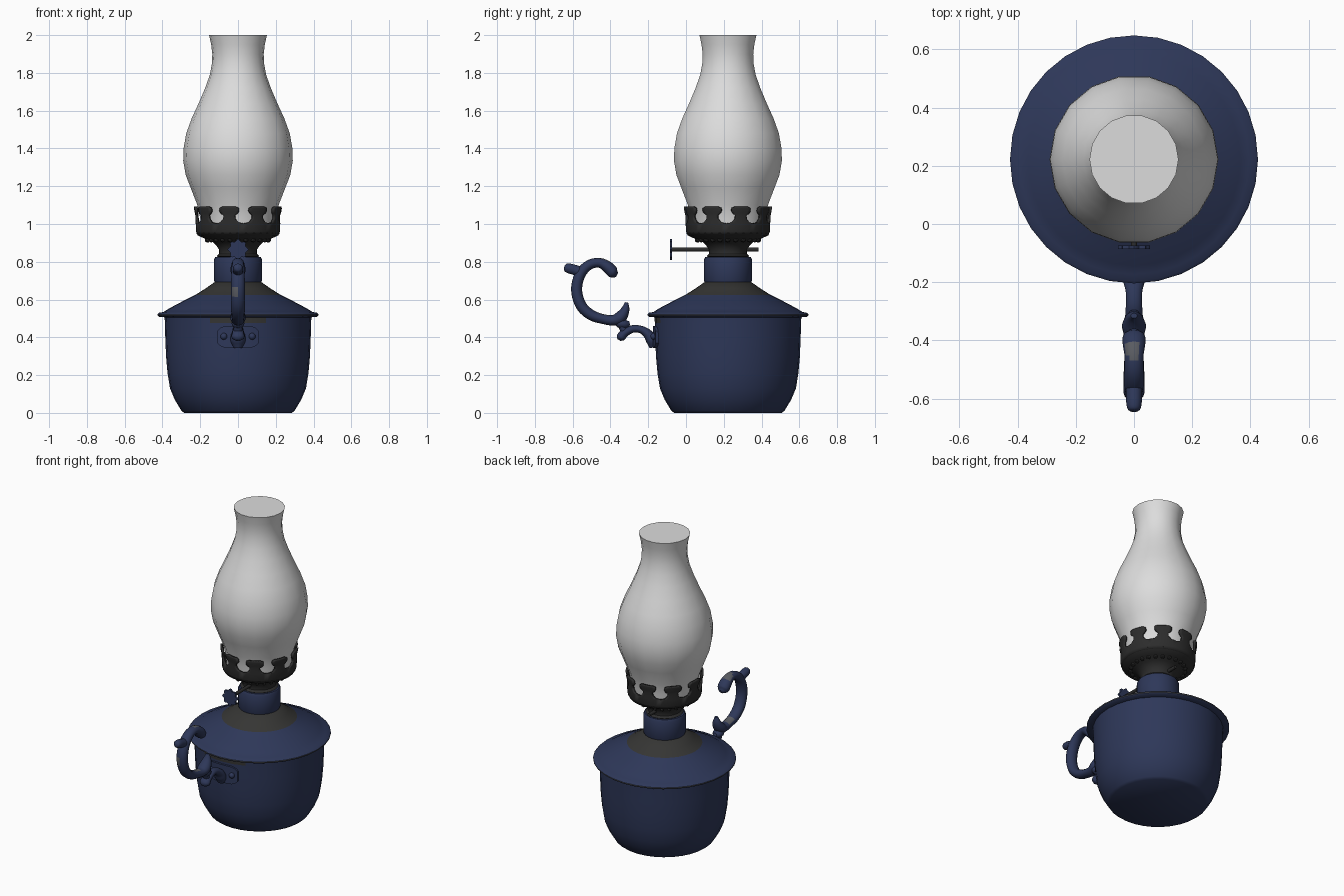
import bpy, bmesh, math
from mathutils import Vector

if "Cube" in bpy.data.objects:
    bpy.data.objects.remove(bpy.data.objects["Cube"])

CY = 0.222  # lamp axis offset in y (the handle sticks out to the front)


def mat(name, r, g, b):
    m = bpy.data.materials.new(name)
    m.diffuse_color = (r, g, b, 1)
    m.use_nodes = True
    m.node_tree.nodes["Principled BSDF"].inputs["Base Color"].default_value = m.diffuse_color
    return m


BLUE = mat("blue_enamel", 0.027, 0.039, 0.100)
WORN = mat("worn_dark_enamel", 0.036, 0.036, 0.034)
CHIP = mat("chipped_grey", 0.10, 0.105, 0.12)
BLACK = mat("sooty_metal", 0.026, 0.026, 0.026)
GLASS = mat("frosted_glass", 0.72, 0.72, 0.72)


def finish(name, bm, mats, rule=None, angle=40):
    """Turn a bmesh into a smooth-by-angle object; rule picks the face material."""
    bmesh.ops.remove_doubles(bm, verts=bm.verts, dist=1e-5)
    bmesh.ops.recalc_face_normals(bm, faces=bm.faces)
    if rule:
        for f in bm.faces:
            f.material_index = rule(f.calc_center_median(), f.normal)
    me = bpy.data.meshes.new(name)
    bm.to_mesh(me)
    bm.free()
    ob = bpy.data.objects.new(name, me)
    bpy.context.collection.objects.link(ob)
    for m in mats:
        me.materials.append(m)
    bpy.ops.object.select_all(action='DESELECT')
    ob.select_set(True)
    bpy.context.view_layer.objects.active = ob
    bpy.ops.object.shade_smooth_by_angle(angle=math.radians(angle))
    return ob


def skin(bm, rings, closed=True):
    """Join successive rings of points with quads."""
    vs = [[bm.verts.new(p) for p in ring] for ring in rings]
    n = len(vs[0])
    for a, b in zip(vs, vs[1:]):
        for i in range(n if closed else n - 1):
            j = (i + 1) % n
            bm.faces.new((a[i], a[j], b[j], b[i]))
    return vs


def lathe(name, profile, segs, mats, rule=None, angle=40):
    """Revolve (radius, z) points about the lamp axis and cap both ends."""
    bm = bmesh.new()
    rings = [[(r * math.cos(2 * math.pi * i / segs),
               CY + r * math.sin(2 * math.pi * i / segs), z)
              for i in range(segs)] for r, z in profile]
    vs = skin(bm, rings)
    bm.faces.new(vs[0])
    bm.faces.new(vs[-1])
    return finish(name, bm, mats, rule, angle)


def tube(name, pts, mats, rule=None, wide=1.25, segs=12, sub=4):
    """Smooth tube in the x = 0 plane through (y, z, radius) points."""
    p = [Vector(q) for q in pts]
    p = [2 * p[0] - p[1]] + p + [2 * p[-1] - p[-2]]
    path = []
    for a, b, c, d in zip(p, p[1:], p[2:], p[3:]):
        for k in range(sub):
            t = k / sub
            path.append(0.5 * (2 * b + (c - a) * t + (2 * a - 5 * b + 4 * c - d) * t * t
                               + (3 * b - a - 3 * c + d) * t ** 3))
    path.append(p[-2])
    rings = []
    for i, q in enumerate(path):
        tan = path[min(i + 1, len(path) - 1)] - path[max(i - 1, 0)]
        n = Vector((-tan.y, tan.x)).normalized()
        ring = []
        for k in range(segs):
            a = 2 * math.pi * k / segs
            s = q.z * math.sin(a)
            ring.append((q.z * wide * math.cos(a), q.x + n.x * s, q.y + n.y * s))
        rings.append(ring)
    bm = bmesh.new()
    vs = skin(bm, rings)
    bm.faces.new(vs[0])
    bm.faces.new(vs[-1])
    return finish(name, bm, mats, rule, 50)


# Oil tank, with a worn patch under the rim at the front
lathe("tank", [(0.285, 0), (0.3, 0.012), (0.335, 0.07), (0.36, 0.13), (0.373, 0.21),
               (0.381, 0.3), (0.385, 0.4), (0.387, 0.475), (0.389, 0.515)], 32, [BLUE, WORN],
      lambda c, n: int(c.z > 0.475 and abs(c.x) < 0.17 and c.y < CY))

# Lid with rolled rim, chipped at its edge and worn around the neck
lathe("lid", [(0.38, 0.505), (0.418, 0.509), (0.426, 0.516), (0.426, 0.522), (0.418, 0.53),
              (0.395, 0.534), (0.365, 0.553), (0.325, 0.574), (0.28, 0.598), (0.225, 0.625),
              (0.17, 0.66), (0.12, 0.695)], 32, [BLUE, WORN, CHIP],
      lambda c, n: 1 if c.z > 0.625 and n.z < 0.99 else 2 if math.hypot(c.x, c.y - CY) > 0.421 else 0)

# Neck collar
lathe("collar", [(0.12, 0.685), (0.127, 0.7), (0.127, 0.812), (0.12, 0.826)], 24, [BLUE])

# Burner cup flaring up to the crown
lathe("burner", [(0.1, 0.82), (0.113, 0.83), (0.1, 0.842), (0.1, 0.865), (0.118, 0.89),
                 (0.135, 0.905), (0.175, 0.922), (0.21, 0.938), (0.22, 0.95), (0.2, 0.965)], 32, [BLACK])

# Ring of small bumps under the burner flare
bm = bmesh.new()
for i in range(24):
    a = 2 * math.pi * i / 24
    res = bmesh.ops.create_icosphere(bm, subdivisions=1, radius=0.014)
    bmesh.ops.translate(bm, verts=res["verts"],
                        vec=(0.163 * math.cos(a), CY + 0.163 * math.sin(a), 0.915))
finish("burner_bumps", bm, [BLACK])

# Crown with nine T-shaped prongs: (half angle, z, radius) rows per prong
rows = [(20, 0.94, 0.214), (20, 0.96, 0.222), (20, 1.003, 0.224), (13, 1.008, 0.224),
        (8.5, 1.026, 0.225), (8, 1.045, 0.226), (12, 1.056, 0.228), (13.5, 1.068, 0.231),
        (13, 1.084, 0.233), (9, 1.092, 0.233)]
bm = bmesh.new()
for k in range(9):
    mid = 18 + 40 * k
    rings = []
    for half, z, r in rows:
        angs = [math.radians(mid + half * t / 3) for t in range(-3, 4)]
        rings.append([(r * math.cos(a), CY + r * math.sin(a), z) for a in angs])
    skin(bm, rings, closed=False)
crown = finish("crown", bm, [BLACK])
sol = crown.modifiers.new("thickness", 'SOLIDIFY')
sol.thickness = 0.014

# Glass chimney
lathe("chimney", [(0.195, 0.955), (0.2, 1.03), (0.215, 1.1), (0.25, 1.19), (0.277, 1.26),
                  (0.29, 1.335), (0.288, 1.4), (0.274, 1.48), (0.245, 1.56), (0.208, 1.64),
                  (0.174, 1.72), (0.149, 1.79), (0.138, 1.85), (0.136, 1.9), (0.142, 1.95),
                  (0.153, 2.0)], 18, [GLASS])

# Wick shaft
tube("wick_shaft", [(-0.08, 0.865, 0.011), (0.15, 0.865, 0.011), (0.385, 0.865, 0.011)],
     [BLACK], wide=1, segs=8, sub=1)

# Scalloped wick knob
bm = bmesh.new()
rings = []
for y in (-0.086, -0.074):
    rings.append([((0.049 + 0.006 * math.cos(8 * a)) * math.cos(a), y,
                   0.865 + (0.049 + 0.006 * math.cos(8 * a)) * math.sin(a))
                  for a in [2 * math.pi * i / 48 for i in range(48)]])
vs = skin(bm, rings)
bm.faces.new(vs[0])
bm.faces.new(vs[1])
finish("wick_knob", bm, [BLUE])

# Handle loop with chipped spots on its front and on the hook
tube("handle_loop", [(-0.365, 0.73, 0.012), (-0.385, 0.742, 0.03), (-0.412, 0.77, 0.031),
                     (-0.455, 0.794, 0.026), (-0.51, 0.785, 0.026), (-0.555, 0.742, 0.028),
                     (-0.577, 0.68, 0.029), (-0.575, 0.62, 0.029), (-0.55, 0.56, 0.029),
                     (-0.5, 0.517, 0.028), (-0.44, 0.497, 0.026), (-0.385, 0.49, 0.028),
                     (-0.348, 0.505, 0.033), (-0.322, 0.545, 0.023), (-0.315, 0.585, 0.009)],
     [BLUE, CHIP],
     lambda c, n: int((n.y < -0.7 and 0.61 < c.z < 0.66 and c.x < 0)
                      or (n.z > 0.7 and -0.46 < c.y < -0.41 and c.x < 0.01)))
tube("handle_spur", [(-0.555, 0.745, 0.028), (-0.59, 0.757, 0.027), (-0.62, 0.765, 0.026),
                     (-0.638, 0.77, 0.02), (-0.645, 0.772, 0.006)], [BLUE], wide=1)
tube("handle_joint", [(-0.37, 0.485, 0.012), (-0.35, 0.475, 0.026), (-0.32, 0.47, 0.024),
                      (-0.298, 0.475, 0.01)], [BLUE])
tube("handle_joint_stem", [(-0.345, 0.475, 0.02), (-0.325, 0.425, 0.018)], [BLUE])
tube("handle_arm", [(-0.354, 0.385, 0.01), (-0.345, 0.4, 0.024), (-0.322, 0.425, 0.022),
                    (-0.28, 0.445, 0.02), (-0.235, 0.44, 0.02), (-0.2, 0.415, 0.026),
                    (-0.182, 0.38, 0.028), (-0.178, 0.345, 0.016)], [BLUE], wide=1.4)

# Curved mounting plate with rounded ends, following the tank wall
bm = bmesh.new()
rings = []
for t in range(-8, 9):
    a = math.radians(-90 + 2 * t)
    h = 0.058 * (1 - (abs(t) / 8) ** 6 * 0.45)
    rings.append([(r * math.cos(a), CY + r * math.sin(a), 0.402 + s * h)
                  for r, s in ((0.375, -1), (0.398, -1), (0.398, 1), (0.375, 1))])
vs = skin(bm, rings)
bm.faces.new(vs[0])
bm.faces.new(vs[-1])
finish("handle_plate", bm, [BLUE])

# Rivets either side of the handle
bm = bmesh.new()
for x in (-0.075, 0.075):
    res = bmesh.ops.create_uvsphere(bm, u_segments=12, v_segments=8, radius=0.018)
    bmesh.ops.translate(bm, verts=res["verts"], vec=(x, CY - 0.392, 0.405))
finish("rivets", bm, [BLUE])
